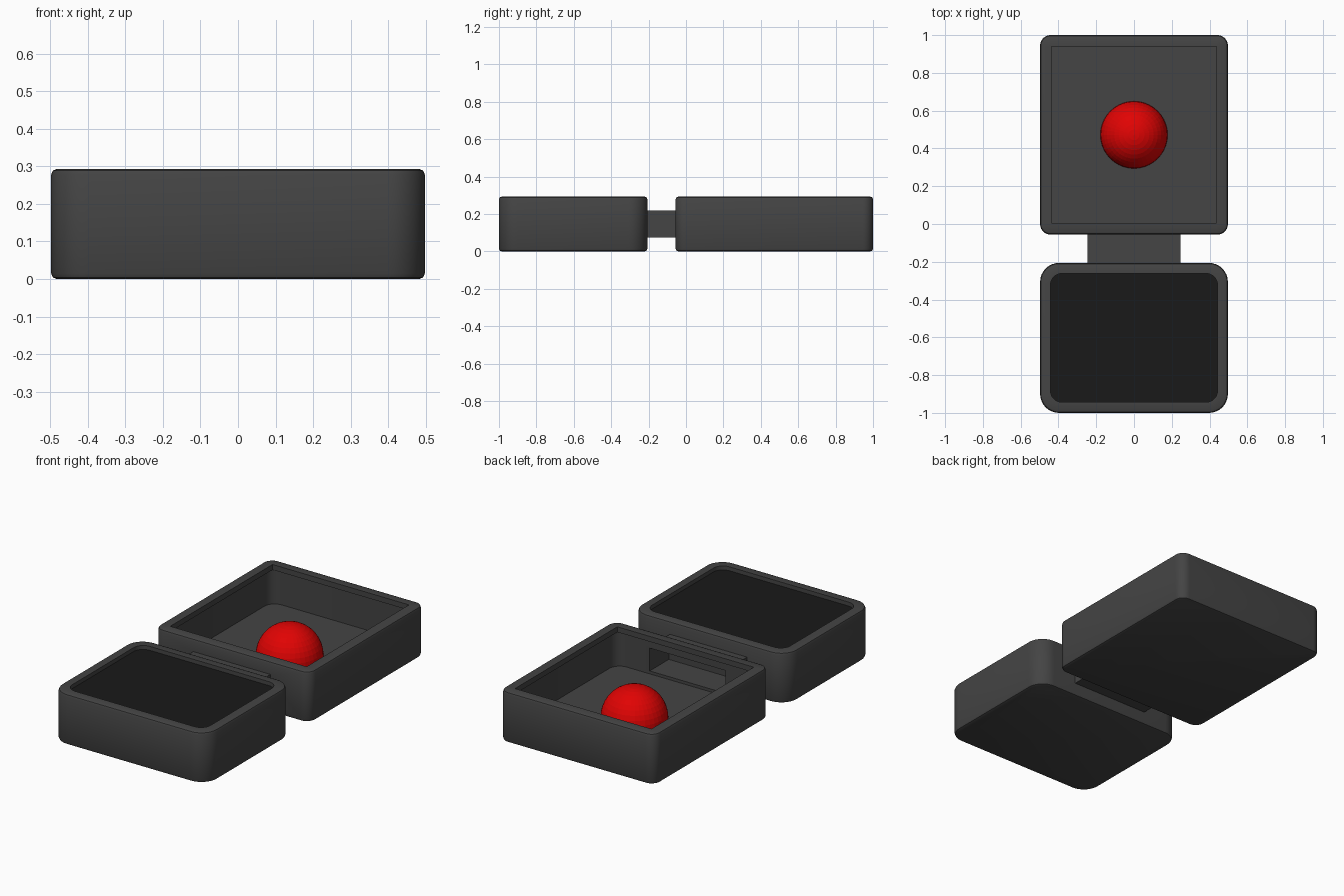
import bpy, bmesh, math

if "Cube" in bpy.data.objects:
    bpy.data.objects.remove(bpy.data.objects["Cube"])


def material(name, rgb):
    m = bpy.data.materials.new(name)
    m.diffuse_color = (*rgb, 1)
    m.use_nodes = True
    m.node_tree.nodes["Principled BSDF"].inputs["Base Color"].default_value = m.diffuse_color
    return m


grey = material("dark_grey", (0.058, 0.058, 0.058))
black = material("near_black", (0.010, 0.010, 0.010))
red = material("red", (0.75, 0.001, 0.001))


def rounded_rect(hx, y0, y1, r, z, n=8):
    pts = []
    corners = [(hx - r, y1 - r), (-hx + r, y1 - r), (-hx + r, y0 + r), (hx - r, y0 + r)]
    for q, (cx, cy) in enumerate(corners):
        for i in range(n + 1):
            a = math.pi / 2 * (q + i / n)
            pts.append((cx + r * math.cos(a), cy + r * math.sin(a), z))
    return pts


def loft(name, loops, mats):
    """Skin a stack of rounded rectangles and cap both ends; last cap uses the last material."""
    bm = bmesh.new()
    rings = [[bm.verts.new(p) for p in rounded_rect(*l)] for l in loops]
    for a, b in zip(rings, rings[1:]):
        for i in range(len(a)):
            j = (i + 1) % len(a)
            bm.faces.new((a[i], a[j], b[j], b[i]))
    bm.faces.new(rings[0][::-1])
    bm.faces.new(rings[-1]).material_index = len(mats) - 1
    me = bpy.data.meshes.new(name)
    bm.to_mesh(me)
    bm.free()
    ob = bpy.data.objects.new(name, me)
    bpy.context.collection.objects.link(ob)
    for m in mats:
        me.materials.append(m)
    return ob


def box(name, hx, y0, y1, z0, z1):
    bpy.ops.mesh.primitive_cube_add(size=1, location=(0, (y0 + y1) / 2, (z0 + z1) / 2))
    ob = bpy.context.object
    ob.name = name
    ob.scale = (2 * hx, y1 - y0, z1 - z0)
    bpy.ops.object.transform_apply(location=True, scale=True)
    ob.data.materials.append(grey)
    return ob


def activate(ob):
    bpy.ops.object.select_all(action='DESELECT')
    ob.select_set(True)
    bpy.context.view_layer.objects.active = ob


def cut(ob, cutter):
    mod = ob.modifiers.new("cut", 'BOOLEAN')
    mod.object = cutter
    mod.operation = 'DIFFERENCE'
    mod.solver = 'EXACT'
    activate(ob)
    bpy.ops.object.modifier_apply(modifier=mod.name)


def smooth(ob):
    activate(ob)
    bpy.ops.object.shade_smooth_by_angle(angle=math.radians(35))


def shell(y0, y1, r, h=0.293, b=0.015):
    """Outer wall loops with softened bottom and top edges."""
    return [(0.497 - i, y0 + i, y1 - i, r - i, z)
            for i, z in ((b, 0), (b * 0.3, b * 0.3), (0, b),
                         (0, h - b), (b * 0.3, h - b * 0.3), (b, h))]


# back tray: square rim opening over a slightly wider rounded cavity
tray = loft("back_tray", shell(-0.056, 1.0, 0.055) + [
    (0.437, 0.004, 0.94, 0.002, 0.293),
    (0.437, 0.004, 0.94, 0.002, 0.262),
    (0.455, -0.015, 0.957, 0.065, 0.262),
    (0.455, -0.015, 0.957, 0.065, 0.065)], [grey])

# front tray: shallow recess with a dark surface
front = loft("front_tray", shell(-1.0, -0.206, 0.1) + [
    (0.442, -0.943, -0.262, 0.06, 0.293),
    (0.442, -0.943, -0.262, 0.06, 0.27)], [grey, black])

# hollow connector opening into the back tray
connector = box("connector", 0.247, -0.22, -0.04, 0.075, 0.22)
cutter = box("channel_cutter", 0.243, -0.19, 0.03, 0.082, 0.214)
for ob in (tray, connector):
    cut(ob, cutter)
bpy.data.objects.remove(cutter)

for ob in (tray, front):
    smooth(ob)

# dome on the tray floor
bpy.ops.mesh.primitive_uv_sphere_add(segments=40, ring_count=20, radius=0.178, location=(0, 0.472, 0.066))
dome = bpy.context.object
dome.name = "red_dome"
bm = bmesh.new()
bm.from_mesh(dome.data)
bmesh.ops.bisect_plane(bm, geom=bm.verts[:] + bm.edges[:] + bm.faces[:],
                       plane_co=(0, 0, -0.006), plane_no=(0, 0, -1), clear_outer=True)
bm.to_mesh(dome.data)
bm.free()
dome.data.materials.append(red)
